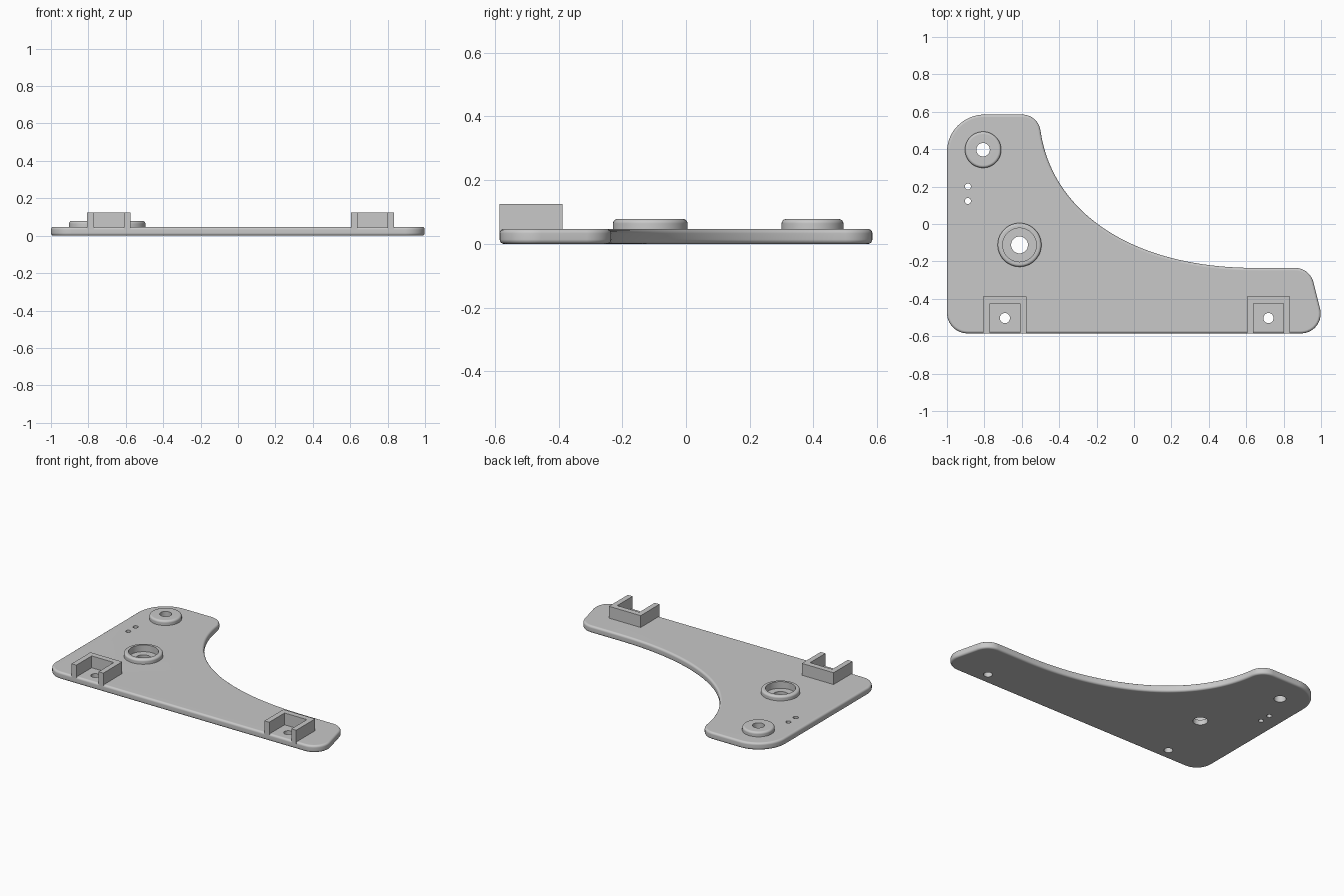
import bpy, bmesh, math
from mathutils import Vector

if "Cube" in bpy.data.objects:
    bpy.data.objects.remove(bpy.data.objects["Cube"])

TOP = 0.047          # plate thickness
FRONT = -0.585       # front edge of the plate

grey = bpy.data.materials.new("light grey")
grey.diffuse_color = (0.58, 0.58, 0.58, 1)
grey.use_nodes = True
grey.node_tree.nodes["Principled BSDF"].inputs["Base Color"].default_value = grey.diffuse_color


def make_object(name, bm):
    bmesh.ops.recalc_face_normals(bm, faces=bm.faces)
    mesh = bpy.data.meshes.new(name)
    bm.to_mesh(mesh)
    bm.free()
    mesh.materials.append(grey)
    obj = bpy.data.objects.new(name, mesh)
    bpy.context.collection.objects.link(obj)
    return obj


def activate(obj):
    bpy.ops.object.select_all(action='DESELECT')
    obj.select_set(True)
    bpy.context.view_layer.objects.active = obj


def prism(name, outline, z0, z1):
    bm = bmesh.new()
    low = [bm.verts.new((x, y, z0)) for x, y in outline]
    high = [bm.verts.new((x, y, z1)) for x, y in outline]
    bm.faces.new(low)
    bm.faces.new(high)
    for i in range(len(low)):
        j = (i + 1) % len(low)
        bm.faces.new((low[i], low[j], high[j], high[i]))
    return make_object(name, bm)


def circle(x, y, r, n=48):
    return [(x + r * math.cos(2 * math.pi * i / n), y + r * math.sin(2 * math.pi * i / n))
            for i in range(n)]


def round_corner(before, corner, after, radius, n=10):
    """Points of an arc tangent to both sides of a corner."""
    c = Vector(corner)
    a = (Vector(before) - c).normalized()
    b = (Vector(after) - c).normalized()
    half = a.angle(b) / 2
    centre = c + (a + b).normalized() * radius / math.sin(half)
    start = c + a * radius / math.tan(half) - centre
    end = c + b * radius / math.tan(half) - centre
    sweep = start.angle(end)
    return [tuple(centre + (start * math.sin((1 - i / n) * sweep)
                            + end * math.sin(i / n * sweep)) / math.sin(sweep))
            for i in range(n + 1)]


def bezier(p, n=40):
    p = [Vector(q) for q in p]
    return [tuple(p[0] * (1 - t) ** 3 + p[1] * 3 * t * (1 - t) ** 2
                  + p[2] * 3 * t * t * (1 - t) + p[3] * t ** 3)
            for t in (i / n for i in range(1, n + 1))]


def lathe(name, x, y, profile, n=48):
    """Closed (radius, height) profile turned round a vertical axis."""
    bm = bmesh.new()
    rings = [[bm.verts.new((x + r * math.cos(2 * math.pi * i / n),
                            y + r * math.sin(2 * math.pi * i / n), z))
              for i in range(n)] for r, z in profile]
    for k, ring in enumerate(rings):
        nxt = rings[(k + 1) % len(rings)]
        for i in range(n):
            j = (i + 1) % n
            bm.faces.new((ring[i], ring[j], nxt[j], nxt[i]))
    return make_object(name, bm)


def smooth(obj):
    activate(obj)
    bpy.ops.object.shade_smooth_by_angle(angle=math.radians(32))
    mod = obj.modifiers.new("even normals", 'WEIGHTED_NORMAL')
    mod.keep_sharp = True


# Plate outline: clockwise from the rear left corner, with the swept inner edge
rl, rr = (-1, 0.585), (-0.512, 0.585)
tip_rear, tip_front = (0.94, -0.235), (1.028, FRONT)
fl = (-1, FRONT)
sweep_start, sweep_end = (-0.5, 0.5), (0.65, -0.235)
outline = (round_corner(fl, rl, rr, 0.2, 16)
           + round_corner(rl, rr, sweep_start, 0.098)
           + bezier([sweep_start, (-0.44, 0.07), (-0.02, -0.235), sweep_end])
           + round_corner(sweep_end, tip_rear, tip_front, 0.1)
           + round_corner(tip_rear, tip_front, fl, 0.105)
           + round_corner(tip_front, fl, rl, 0.11))
plate = prism("plate", outline, 0, TOP)

# Rounded rim along the top and bottom edges
bevel = plate.modifiers.new("rim", 'BEVEL')
bevel.width = 0.014
bevel.segments = 4
bevel.limit_method = 'ANGLE'
bevel.angle_limit = math.radians(40)
bevel.use_clamp_overlap = False

# Holes: x, y, radius, bottom height
small_boss, large_boss = (-0.807, 0.397), (-0.612, -0.112)
holes = [(*small_boss, 0.036, -0.1),
         (*large_boss, 0.045, -0.1),
         (*large_boss, 0.09, 0.034),      # bearing seat
         (-0.888, 0.2, 0.016, -0.1),
         (-0.888, 0.123, 0.016, -0.1),
         (-0.69, -0.503, 0.027, -0.1),
         (0.719, -0.503, 0.027, -0.1)]
cutters = []
for x, y, r, z in holes:
    cutter = prism("hole_cutter", circle(x, y, r), z, 0.2)
    cutter.hide_render = True
    cutters.append(cutter)
    cut = plate.modifiers.new("hole", 'BOOLEAN')
    cut.operation = 'DIFFERENCE'
    cut.solver = 'EXACT'
    cut.object = cutter
activate(plate)
for mod in list(plate.modifiers):
    bpy.ops.object.modifier_apply(modifier=mod.name)
for cutter in cutters:
    bpy.data.objects.remove(cutter, do_unlink=True)
smooth(plate)


# Raised round bosses with a rounded top edge
def boss(name, centre, outer, inner, base, fillet=0.014, height=0.078):
    arc = [(outer - fillet + fillet * math.cos(a), height - fillet + fillet * math.sin(a))
           for a in (math.pi / 2 * i / 5 for i in range(6))]
    profile = [(inner, base), (outer, base)] + arc + [(inner, height)]
    smooth(lathe(name, *centre, profile))


boss("small_boss", small_boss, 0.097, 0.036, 0.04)
boss("large_boss", large_boss, 0.117, 0.09, 0.04)

# U-shaped brackets, open towards the front
for name, x in (("left_bracket", -0.69), ("right_bracket", 0.719)):
    w, i, back, inner_back = 0.116, 0.081, -0.388, -0.425
    prism(name, [(x - w, FRONT), (x - i, FRONT), (x - i, inner_back), (x + i, inner_back),
                 (x + i, FRONT), (x + w, FRONT), (x + w, back), (x - w, back)], 0.034, 0.125)
